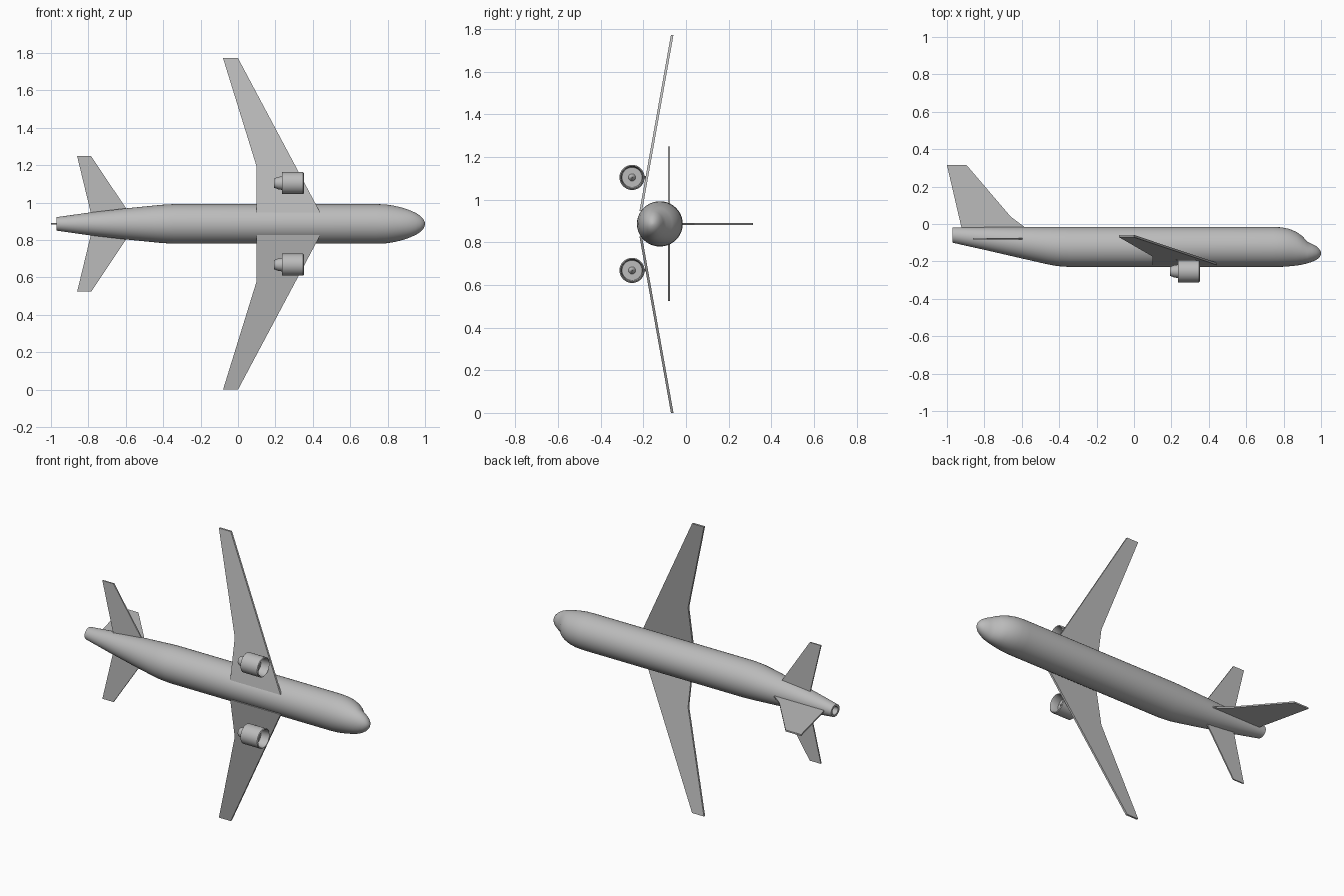
import bpy, bmesh, math
from mathutils import Vector

if "Cube" in bpy.data.objects:
    bpy.data.objects.remove(bpy.data.objects["Cube"])

MID = 0.886  # height of the fuselage axis; wings spread along z, aircraft up is +y

grey = bpy.data.materials.new("light_grey")
grey.diffuse_color = (0.5, 0.5, 0.5, 1)
grey.use_nodes = True
grey.node_tree.nodes["Principled BSDF"].inputs["Base Color"].default_value = grey.diffuse_color


def make_object(name, bm, smooth=False):
    bmesh.ops.remove_doubles(bm, verts=bm.verts, dist=1e-5)
    bmesh.ops.recalc_face_normals(bm, faces=bm.faces)
    mesh = bpy.data.meshes.new(name)
    bm.to_mesh(mesh)
    bm.free()
    mesh.materials.append(grey)
    obj = bpy.data.objects.new(name, mesh)
    bpy.context.collection.objects.link(obj)
    if smooth:
        bpy.ops.object.select_all(action='DESELECT')
        obj.select_set(True)
        bpy.context.view_layer.objects.active = obj
        bpy.ops.object.shade_smooth_by_angle(angle=math.radians(35))
    return obj


def loft(name, stations, centre_z, sides):
    """Skin elliptical rings given as (x, centre y, half height, half width)."""
    bm = bmesh.new()
    rings = []
    for x, y, h, w in stations:
        ring = []
        for i in range(sides):
            a = 2 * math.pi * i / sides
            ring.append(bm.verts.new((x, y + h * math.cos(a), centre_z + w * math.sin(a))))
        rings.append(ring)
    for r0, r1 in zip(rings, rings[1:]):
        for i in range(sides):
            j = (i + 1) % sides
            bm.faces.new((r0[i], r0[j], r1[j], r1[i]))
    bm.faces.new(rings[0])
    bm.faces.new(rings[-1])
    return make_object(name, bm, True)


def plate(name, points, thickness):
    """Flat panel through the points, thickened evenly along its normal axis."""
    bm = bmesh.new()
    t = Vector(thickness) / 2
    lo = [bm.verts.new(Vector(p) - t) for p in points]
    hi = [bm.verts.new(Vector(p) + t) for p in points]
    bm.faces.new(lo)
    bm.faces.new(hi)
    n = len(points)
    for i in range(n):
        j = (i + 1) % n
        bm.faces.new((lo[i], lo[j], hi[j], hi[i]))
    return make_object(name, bm)


# Fuselage: (x, bottom, top, half width), starting inside the hollow tail pipe
outline = [
    (-0.93, -0.085, -0.03, 0.024), (-0.97, -0.085, -0.03, 0.024),
    (-0.97, -0.100, -0.018, 0.036), (-0.80, -0.138, -0.017, 0.060),
    (-0.60, -0.184, -0.016, 0.083), (-0.46, -0.216, -0.015, 0.097),
    (-0.41, -0.225, -0.015, 0.102), (-0.34, -0.230, -0.015, 0.106),
    (0.74, -0.230, -0.015, 0.106), (0.79, -0.229, -0.018, 0.104),
    (0.83, -0.226, -0.026, 0.098), (0.87, -0.222, -0.043, 0.089),
    (0.90, -0.217, -0.065, 0.080), (0.925, -0.211, -0.093, 0.070),
    (0.95, -0.203, -0.106, 0.059), (0.975, -0.192, -0.119, 0.043),
    (0.99, -0.180, -0.133, 0.027), (0.998, -0.168, -0.146, 0.012),
    (1.0, -0.159, -0.155, 0.002),
]
loft("fuselage", [(x, (b + t) / 2, (t - b) / 2, w) for x, b, t, w in outline], MID, 40)


def wing_y(d):
    """Height of the upswept wing at distance d from the fuselage axis."""
    return -0.212 + 0.147 * (d - 0.06) / 0.824


wing_plan = [(0.44, 0.06), (0.0, 0.886), (-0.08, 0.886), (0.10, 0.305), (0.10, 0.06)]
stab_plan = [(-0.55, 0.01), (-0.60, 0.085), (-0.785, 0.362), (-0.86, 0.362), (-0.775, 0.01)]
# Intake with recessed fan, cowling, exhaust nozzle: (x, radius)
engine_profile = [(0.325, 0.001), (0.30, 0.017), (0.30, 0.047), (0.345, 0.050),
                  (0.352, 0.054), (0.348, 0.059), (0.235, 0.059), (0.235, 0.036),
                  (0.215, 0.033), (0.192, 0.024), (0.192, 0.019), (0.21, 0.017)]

for side, s in (("left", 1), ("right", -1)):
    plate(side + "_wing", [(x, wing_y(d), MID + s * d) for x, d in wing_plan], (0, 0.012, 0))
    plate(side + "_tailplane", [(x, -0.08, MID + s * d) for x, d in stab_plan], (0, 0.008, 0))
    z = MID + s * 0.218
    loft(side + "_engine", [(x, -0.253, r, r) for x, r in engine_profile], z, 32)
    plate(side + "_pylon", [(0.20, -0.182, z), (0.32, -0.182, z),
                            (0.335, -0.197, z), (0.24, -0.197, z)], (0, 0, 0.012))

# Upright fin with a swept fillet at its foot
plate("fin", [(-0.58, -0.02, MID), (-0.66, 0.04, MID), (-0.895, 0.315, MID),
              (-1.0, 0.315, MID), (-0.92, -0.03, MID)], (0, 0, 0.009))
